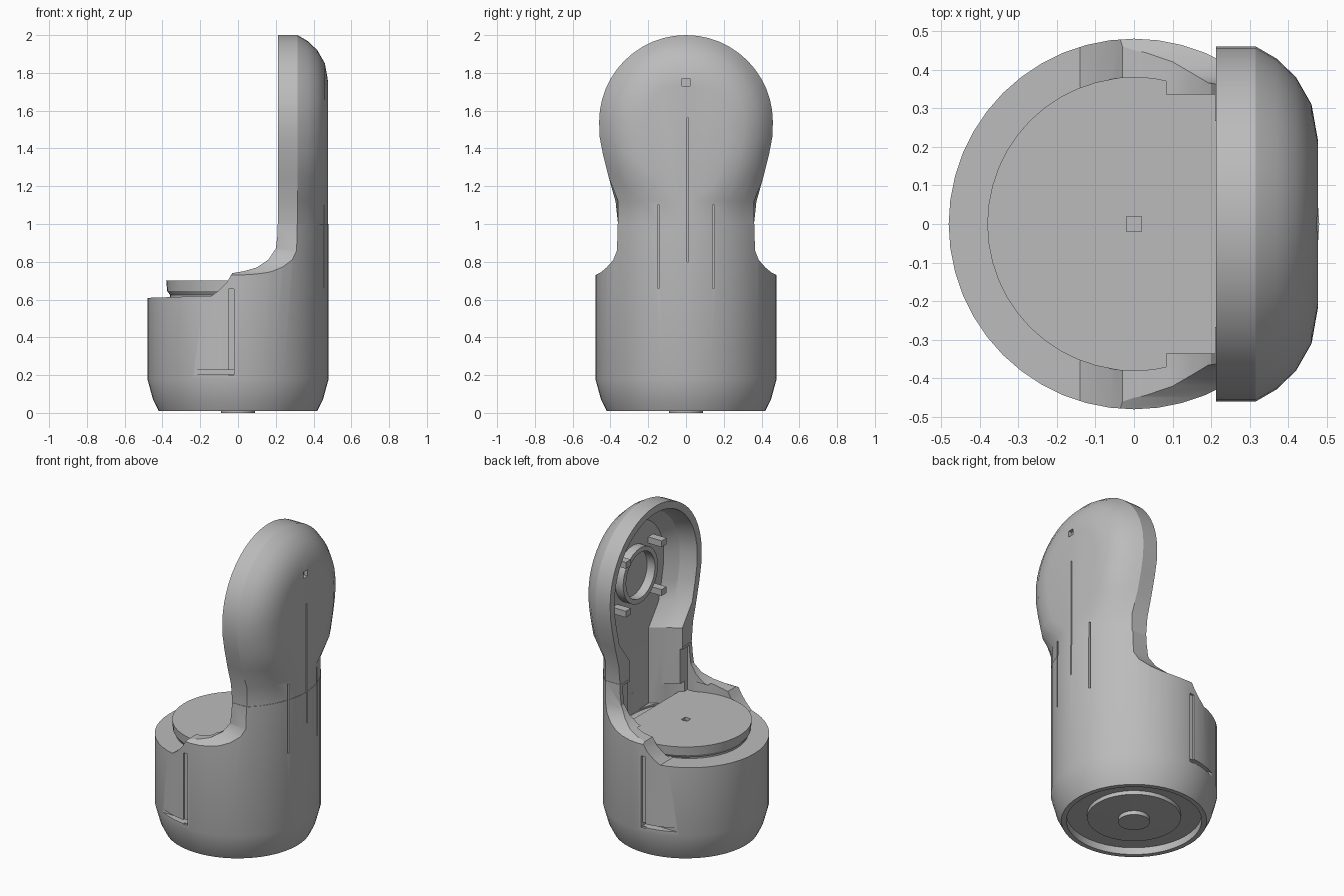
import bpy, bmesh, math
from mathutils import Matrix

if "Cube" in bpy.data.objects:
    bpy.data.objects.remove(bpy.data.objects["Cube"], do_unlink=True)

grey = bpy.data.materials.new("plain_grey")
grey.use_nodes = True
grey.diffuse_color = (0.5, 0.5, 0.5, 1)
grey.node_tree.nodes["Principled BSDF"].inputs["Base Color"].default_value = (0.5, 0.5, 0.5, 1)


def loft(name, rings):
    """Closed solid through matching rings of points, capped at both ends."""
    bm = bmesh.new()
    rows = [[bm.verts.new(p) for p in ring] for ring in rings]
    n = len(rows[0])
    for a, b in zip(rows, rows[1:]):
        for i in range(n):
            j = (i + 1) % n
            bm.faces.new((a[i], a[j], b[j], b[i]))
    bm.faces.new(rows[0])
    bm.faces.new(rows[-1])
    bmesh.ops.recalc_face_normals(bm, faces=bm.faces)
    mesh = bpy.data.meshes.new(name)
    bm.to_mesh(mesh)
    bm.free()
    ob = bpy.data.objects.new(name, mesh)
    bpy.context.collection.objects.link(ob)
    mesh.materials.append(grey)
    return ob


def turned(name, profile, sides=48):
    """Stack of circles given as (radius, height)."""
    return loft(name, [[(r * math.cos(2 * math.pi * i / sides),
                         r * math.sin(2 * math.pi * i / sides), z)
                        for i in range(sides)] for r, z in profile])


def box(name, x0, x1, y0, y1, z0, z1):
    return loft(name, [[(x0, y0, z), (x1, y0, z), (x1, y1, z), (x0, y1, z)] for z in (z0, z1)])


def activate(ob):
    bpy.ops.object.select_all(action='DESELECT')
    ob.select_set(True)
    bpy.context.view_layer.objects.active = ob


def combine(ob, tool, operation):
    mod = ob.modifiers.new("combine", 'BOOLEAN')
    mod.operation, mod.solver, mod.object = operation, 'EXACT', tool
    activate(ob)
    bpy.ops.object.modifier_apply(modifier=mod.name)
    bpy.data.objects.remove(tool, do_unlink=True)


def paddle(x, inset, bottom, neck):
    """Outline of the upright: round head on a neck no wider than the given half-width."""
    side = [(0.36, bottom), (0.36, 1.0), (0.373, 1.12), (0.41, 1.25), (0.44, 1.37), (0.457, 1.46)]
    right = [(x, min(y - inset, neck) if z < 1.15 else y - inset, z) for y, z in side]
    arc = [(x, (0.46 - inset) * math.cos(math.pi * k / 24),
            1.54 + (0.46 - inset) * math.sin(math.pi * k / 24)) for k in range(25)]
    return right + arc + [(x, -y, z) for _, y, z in reversed(right)]


# Base cup, shaped by a side profile and a front profile
body = turned("base_and_upright", [(0.42, 0.01), (0.45, 0.07), (0.48, 0.18), (0.48, 1.0)])
step = [(-0.6, 0), (-0.6, 0.605), (-0.14, 0.62), (-0.1, 0.65), (-0.06, 0.69), (-0.03, 0.74),
        (0.03, 0.75), (0.1, 0.77), (0.16, 0.81), (0.2, 0.87), (0.21, 0.95), (0.21, 1.1),
        (0.6, 1.1), (0.6, 0)]
combine(body, loft("step_profile", [[(x, y, z) for x, z in step] for y in (-0.6, 0.6)]), 'INTERSECT')
shoulder = [(0.5, 0), (0.5, 0.72), (0.45, 0.745), (0.42, 0.77), (0.385, 0.81),
            (0.365, 0.86), (0.36, 1.1)]
outline = shoulder + [(-y, z) for y, z in reversed(shoulder)]
combine(body, loft("shoulder_profile", [[(x, y, z) for y, z in outline] for x in (-0.6, 0.6)]),
        'INTERSECT')

# Upright shell with a rounded outer edge, its neck following the round of the cup
shell = [(0.212, 0), (0.315, 0), (0.37, 0.032), (0.42, 0.08), (0.46, 0.15), (0.476, 0.24)]
combine(body, loft("upright", [paddle(x, d, 0.5, math.sqrt(0.478 ** 2 - x * x))
                               for x, d in shell]), 'UNION')

# Hollow inside of the upright, tapering inwards along the neck
hollow = [(0.15, 0.045, 0.28), (0.22, 0.045, 0.265), (0.31, 0.08, 0.21), (0.375, 0.15, 0.16)]
combine(body, loft("hollow", [paddle(x, d, 0.64, w) for x, d, w in hollow]), 'DIFFERENCE')

# Well under the turntable, open upwards between the shoulders
combine(body, turned("well", [(0.38, 0.63), (0.38, 0.765)]), 'DIFFERENCE')
combine(body, box("shoulder_gap", -0.02, 0.225, -0.335, 0.335, 0.7, 0.985), 'DIFFERENCE')

# Shallow recess in the underside
combine(body, turned("foot_recess", [(0.39, -0.1), (0.39, 0.055)]), 'DIFFERENCE')

# Seams on both sides of the cup and grooves on the neck
for s in (-1, 1):
    y0, y1 = sorted((s * 0.465, s * 0.6))
    combine(body, box("seam", -0.05, -0.02, y0, y1, 0.2, 0.655), 'DIFFERENCE')
    y0, y1 = sorted((s * 0.42, s * 0.6))
    combine(body, box("slit", -0.25, -0.02, y0, y1, 0.205, 0.228), 'DIFFERENCE')
    y0, y1 = sorted((s * 0.14, s * 0.15))
    combine(body, box("neck_groove", 0.44, 0.6, y0, y1, 0.66, 1.1), 'DIFFERENCE')

# Small hole and long slit on the outer face
combine(body, box("pin_hole", 0.45, 0.6, -0.02, 0.02, 1.73, 1.77), 'DIFFERENCE')
combine(body, box("long_slit", 0.46, 0.6, 0.004, 0.012, 0.8, 1.56), 'DIFFERENCE')

# Turntable, cut straight in front of the upright
table = turned("turntable", [(0.36, 0.58), (0.36, 0.625), (0.375, 0.645), (0.38, 0.7)])
combine(table, box("table_cut", 0.25, 0.6, -0.6, 0.6, 0.635, 0.9), 'DIFFERENCE')
combine(table, box("table_hole", -0.02, 0.02, -0.02, 0.02, 0.68, 0.8), 'DIFFERENCE')

# Ring and pegs on the inner wall of the head
ring = turned("inner_ring", [(0.175, 0.32), (0.175, 0.39)], 32)
combine(ring, turned("ring_hole", [(0.145, 0.2), (0.145, 0.5)], 32), 'DIFFERENCE')
ring.data.transform(Matrix.Translation((0, 0, 1.53)) @ Matrix.Rotation(math.pi / 2, 4, 'Y'))
parts = [body, table, ring]
for y in (-0.18, 0.18):
    for z in (1.37, 1.68):
        parts.append(box("peg", 0.28, 0.39, y - 0.025, y + 0.025, z - 0.02, z + 0.02))

# Foot pad under the base
parts.append(turned("foot_pad", [(0.09, 0), (0.09, 0.025), (0.27, 0.03), (0.27, 0.08)]))

for ob in parts:
    activate(ob)
    bpy.ops.object.shade_smooth_by_angle(angle=math.radians(25))
